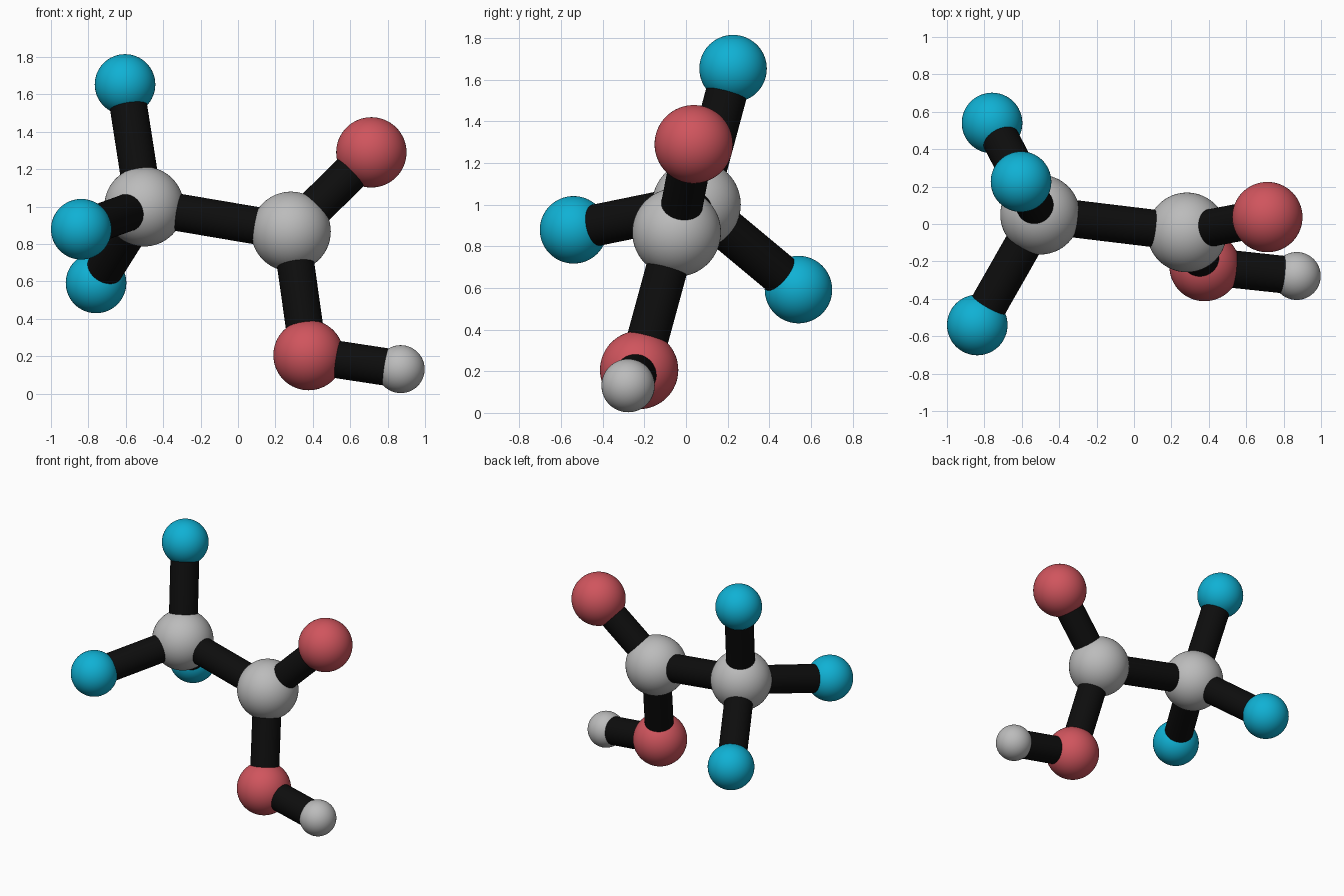
import bpy
from mathutils import Vector

cube = bpy.data.objects.get("Cube")
if cube:
    bpy.data.objects.remove(cube, do_unlink=True)


def material(name, rgb):
    m = bpy.data.materials.new(name)
    m.use_nodes = True
    m.diffuse_color = (*rgb, 1)
    bsdf = next(n for n in m.node_tree.nodes if n.type == "BSDF_PRINCIPLED")
    bsdf.inputs["Base Color"].default_value = (*rgb, 1)
    return m


GREY = material("light grey", (0.50, 0.50, 0.50))
RED = material("soft red", (0.63, 0.09, 0.11))
CYAN = material("cyan", (0.005, 0.44, 0.66))
BLACK = material("black", (0.004, 0.004, 0.004))

BOND_RADIUS = 0.1

# Atoms: centre, radius, colour
ATOMS = {
    "fluorinated_carbon": ((-0.502, 0.05, 1.0), 0.213, GREY),
    "acid_carbon": ((0.283, -0.045, 0.867), 0.213, GREY),
    "double_bonded_oxygen": ((0.713, 0.037, 1.29), 0.188, RED),
    "hydroxyl_oxygen": ((0.377, -0.225, 0.206), 0.188, RED),
    "hydrogen": ((0.87, -0.278, 0.131), 0.128, GREY),
    "upper_fluorine": ((-0.604, 0.226, 1.653), 0.162, CYAN),
    "front_fluorine": ((-0.838, -0.54, 0.879), 0.162, CYAN),
    "back_fluorine": ((-0.759, 0.54, 0.592), 0.162, CYAN),
}

# Bonds: pairs of joined atoms
BONDS = [
    ("fluorinated_carbon", "acid_carbon"),
    ("fluorinated_carbon", "upper_fluorine"),
    ("fluorinated_carbon", "front_fluorine"),
    ("fluorinated_carbon", "back_fluorine"),
    ("acid_carbon", "double_bonded_oxygen"),
    ("acid_carbon", "hydroxyl_oxygen"),
    ("hydroxyl_oxygen", "hydrogen"),
]


def finish(name, mat):
    ob = bpy.context.object
    ob.name = name
    ob.data.materials.append(mat)
    bpy.ops.object.shade_smooth_by_angle()


# Spheres
for name, (centre, radius, mat) in ATOMS.items():
    bpy.ops.mesh.primitive_uv_sphere_add(segments=64, ring_count=32, radius=radius, location=centre)
    finish(name, mat)

# Rods running between the sphere centres
for a, b in BONDS:
    start, end = Vector(ATOMS[a][0]), Vector(ATOMS[b][0])
    axis = end - start
    bpy.ops.mesh.primitive_cylinder_add(
        vertices=48, radius=BOND_RADIUS, depth=axis.length, location=(start + end) / 2,
        rotation=axis.to_track_quat("Z", "Y").to_euler())
    finish(f"bond_{a}_to_{b}", BLACK)
